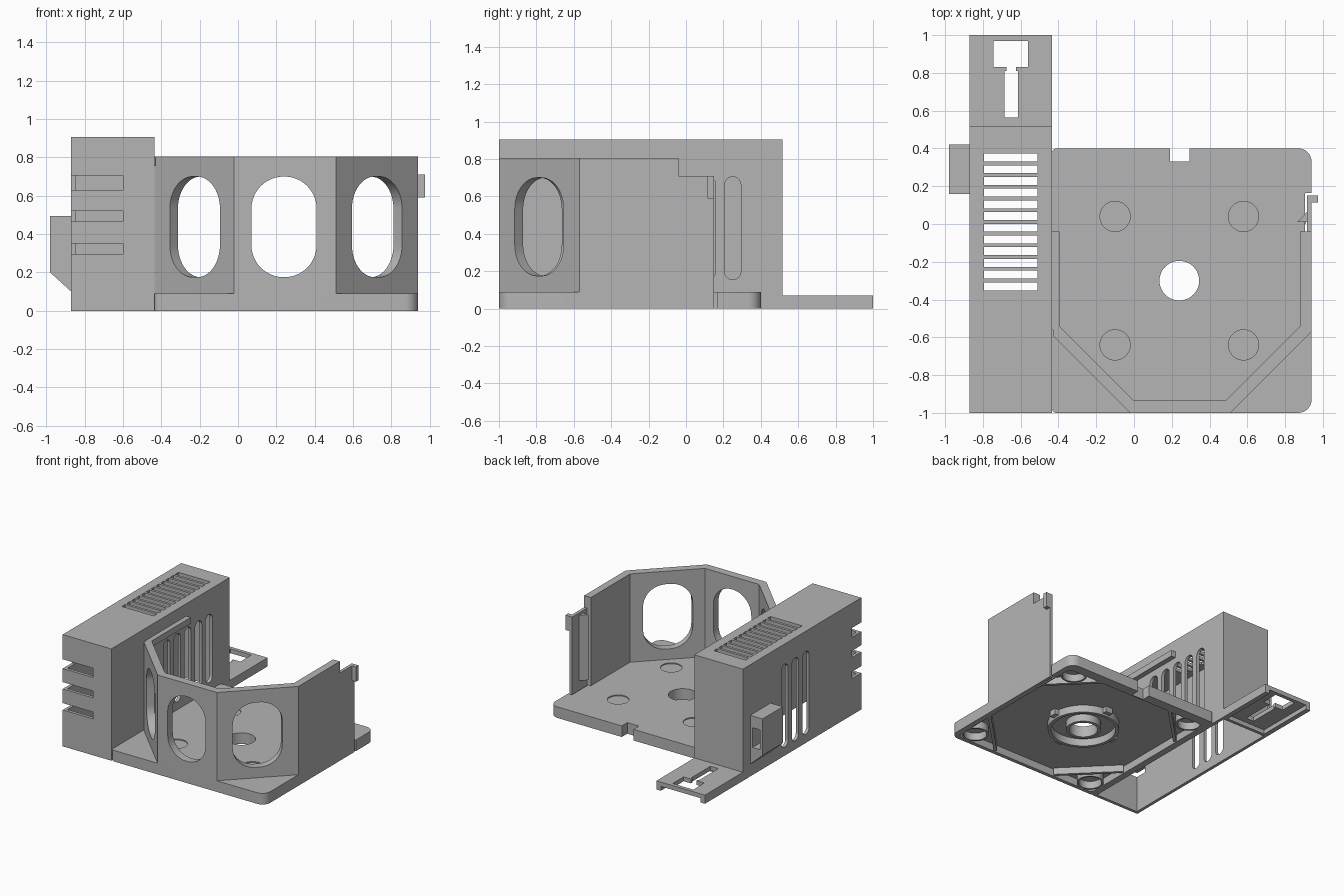
import bpy, bmesh
from math import sin, cos, pi, radians
from mathutils import Matrix, Vector

cube = bpy.data.objects.get("Cube")
if cube:
    bpy.data.objects.remove(cube)

grey = bpy.data.materials.new("plain grey")
grey.use_nodes = True
COLOUR = (0.46, 0.46, 0.46, 1)
grey.diffuse_color = COLOUR
grey.node_tree.nodes["Principled BSDF"].inputs["Base Color"].default_value = COLOUR

AXES = {"xy": lambda u, v, w: (u, v, w),
        "xz": lambda u, v, w: (u, w, v),
        "yz": lambda u, v, w: (w, u, v)}


def rect(u0, u1, v0, v1):
    return [(u0, v0), (u1, v0), (u1, v1), (u0, v1)]


def rounded(u0, u1, v0, v1, radius, steps=8):
    """Rectangle with rounded corners; radius is one value or one per corner."""
    r = radius if isinstance(radius, list) else [radius] * 4
    pts = []
    for i, (su, sv) in enumerate([(1, 1), (-1, 1), (-1, -1), (1, -1)]):
        cu = (u1 if su > 0 else u0) - su * r[i]
        cv = (v1 if sv > 0 else v0) - sv * r[i]
        for k in range(steps + 1):
            a = (i + k / steps) * pi / 2
            pts.append((cu + r[i] * cos(a), cv + r[i] * sin(a)))
    return pts


def circle(x, y, r, n=40):
    return [(x + r * cos(2 * pi * i / n), y + r * sin(2 * pi * i / n)) for i in range(n)]


def build(name, solids):
    """Each solid: outline, plane, low, high and an optional transform."""
    bm = bmesh.new()
    for pts, plane, lo, hi, *xf in solids:
        m = xf[0] if xf else Matrix()
        rings = [[bm.verts.new(m @ Vector(AXES[plane](u, v, w))) for u, v in pts]
                 for w in (lo, hi)]
        bm.faces.new(rings[0])
        bm.faces.new(rings[1])
        for i in range(len(pts)):
            j = (i + 1) % len(pts)
            bm.faces.new((rings[0][i], rings[0][j], rings[1][j], rings[1][i]))
    bmesh.ops.recalc_face_normals(bm, faces=bm.faces)
    mesh = bpy.data.meshes.new(name)
    bm.to_mesh(mesh)
    bm.free()
    obj = bpy.data.objects.new(name, mesh)
    bpy.context.scene.collection.objects.link(obj)
    return obj


def part(name, solids, cuts=()):
    obj = build(name, solids)
    if cuts:
        cutter = build(name + "_cutter", cuts)
        cutter.hide_render = True
        mod = obj.modifiers.new("cut", "BOOLEAN")
        mod.object, mod.operation, mod.solver = cutter, "DIFFERENCE", "EXACT"
        mod.use_self = True
        deps = bpy.context.evaluated_depsgraph_get()
        mesh = bpy.data.meshes.new_from_object(obj.evaluated_get(deps))
        obj.modifiers.clear()
        obj.data = mesh
        bpy.data.objects.remove(cutter)
    obj.data.materials.clear()
    obj.data.materials.append(grey)
    bpy.ops.object.select_all(action="DESELECT")
    obj.select_set(True)
    bpy.context.view_layer.objects.active = obj
    bpy.ops.object.shade_smooth_by_angle(angle=radians(30))
    return obj


# Vented tower: open underneath, closed on all other sides
X0, X1, YB, TOP, T = -0.87, -0.435, 0.515, 0.905, 0.025
cuts = [(rect(X0 + T, X1 - T, -1 + T, YB - T), "xy", -0.1, TOP - T)]
for i in range(12):                       # roof vents
    y = 0.352 - i * 0.062
    cuts.append((rect(-0.795, -0.51, y - 0.021, y + 0.021), "xy", TOP - 0.05, 1))
for i in range(5):                        # tall side slots
    y = 0.25 - i * 0.135
    cuts.append((rounded(y - 0.043, y + 0.043, 0.155, 0.705, 0.042), "yz", X1 - 0.05, X1 + 0.05))
    if i > 1:
        cuts.append((rounded(y - 0.043, y + 0.043, 0.07, 0.74, 0.042), "yz", X0 - 0.05, X0 + 0.05))
for z0, z1 in ((0.63, 0.705), (0.465, 0.52), (0.295, 0.35)):   # corner notches
    cuts.append((rect(X0 - 0.05, -0.6, -1.05, -0.88), "xy", z0, z1))
part("vent_tower", [(rect(X0, X1, -1, YB), "xy", 0, TOP)], cuts)

# Side clip with sloped underside
part("side_clip",
     [([(-0.98, 0.2), (X0, 0.1), (X0, 0.495), (-0.98, 0.495)], "xz", 0.16, 0.42)],
     [(rect(-0.955, -0.89, 0.24, 0.4), "xz", 0.3, 0.5)])

# Rear mounting bracket with T-shaped opening
keyhole = [(-0.685, 0.565), (-0.615, 0.565), (-0.615, 0.81), (-0.625, 0.81),
           (-0.625, 0.83), (-0.56, 0.83), (-0.56, 0.97), (-0.745, 0.97),
           (-0.745, 0.83), (-0.675, 0.83), (-0.675, 0.81), (-0.685, 0.81)]
part("rear_bracket", [(rect(X0, X1, YB - 0.01, 1), "xy", 0, 0.07)],
     [(keyhole, "xy", -0.1, 0.2),
      (rect(X0 + 0.04, X1 - 0.04, YB - 0.1, 1.1), "xy", -0.1, 0.035)])

# Base tray: hollow below, with dimples, centre hole and edge notches
BX0, BX1, BY0, BY1, FLOOR = -0.435, 0.94, -1, 0.4, 0.09
CX, CY = 0.24, -0.3
cuts = [(rounded(BX0 + 0.03, BX1 - 0.045, BY0 + 0.03, BY1 - 0.08, 0.04), "xy", -0.1, 0.06),
        (circle(CX, CY, 0.105), "xy", 0.03, 0.2),
        (rect(0.19, 0.295, 0.33, 0.5), "xy", -0.2, 0.2),
        (rect(0.905, 1, -0.04, 0.165), "xy", -0.2, 0.2)]
for sx in (-1, 1):
    for sy in (-1, 1):
        cuts.append((circle(CX + sx * 0.34, CY + sy * 0.34, 0.08), "xy", FLOOR - 0.008, 0.2))
part("base_tray", [(rounded(BX0, BX1, BY0, BY1, [0.07, 0.025, 0.025, 0.07]), "xy", 0, FLOOR)], cuts)


def tube(name, x, y, r_out, r_in, z0, z1):
    part(name, [(circle(x, y, r_out), "xy", z0, z1)], [(circle(x, y, r_in), "xy", z0 - 0.1, z1 + 0.1)])


# Underside rings, tabs, corner sockets and braces
tube("centre_tube", CX, CY, 0.13, 0.105, 0, 0.065)
tube("outer_ring", CX, CY, 0.265, 0.24, 0, 0.065)
tabs = []
for i in range(4):
    turn = Matrix.Translation((CX, CY, 0)) @ Matrix.Rotation(i * pi / 2, 4, "Z")
    tabs.append((rect(0.255, 0.3, -0.03, 0.03), "xy", 0.015, 0.065, turn))
part("ring_tabs", tabs)
for sx, side in ((-1, "right"), (1, "left")):
    for sy, end in ((-1, "front"), (1, "back")):
        cx = (BX1 if sx > 0 else BX0) - sx * 0.13
        cy = (BY1 if sy > 0 else BY0) - sy * 0.13
        tube(f"{end}_{side}_socket", cx, cy, 0.1, 0.085, 0, 0.065)
        turn = Matrix.Translation((cx - sx * 0.09, cy - sy * 0.09, 0)) @ \
            Matrix.Rotation(-sx * sy * pi / 4, 4, "Z")
        part(f"{end}_{side}_brace", [(rect(-0.26, 0.26, -0.012, 0.012), "xy", 0.005, 0.065, turn)])

# Faceted front wall with three rounded windows
outline = [(-0.43, -0.59), (-0.02, -1), (0.51, -1), (0.94, -0.57), (0.94, -0.04),
           (0.88, -0.04), (0.88, -0.54), (0.485, -0.935), (0, -0.935),
           (-0.395, -0.54), (-0.43, -0.54)]
cuts = []
for x, y, angle, half in ((-0.225, -0.795, -45, 0.185), (CX, -1, 0, 0.17), (0.725, -0.785, 45, 0.185)):
    turn = Matrix.Translation((x, y, 0)) @ Matrix.Rotation(radians(angle), 4, "Z")
    cuts.append((rounded(-half, half, 0.175, 0.7, 0.168, 12), "xz", -0.1, 0.15, turn))
part("front_wall", [(outline, "xy", FLOOR - 0.01, 0.805)], cuts)

# Rail along the tower
part("tower_rail", [(rect(-0.436, -0.395, -0.56, -0.04), "xy", 0.755, 0.805)])

# Springy latch panel with wedge and outer hook
part("latch_panel", [(rect(0.915, 0.94, -0.05, 0.15), "xy", 0, 0.71)])
part("latch_wedge", [([(0.865, 0.01), (0.916, 0.01), (0.916, 0.065)], "xy", 0.16, 0.69)])
part("latch_hook", [(rect(0.915, 0.975, 0.115, 0.15), "xy", 0.59, 0.71)])
